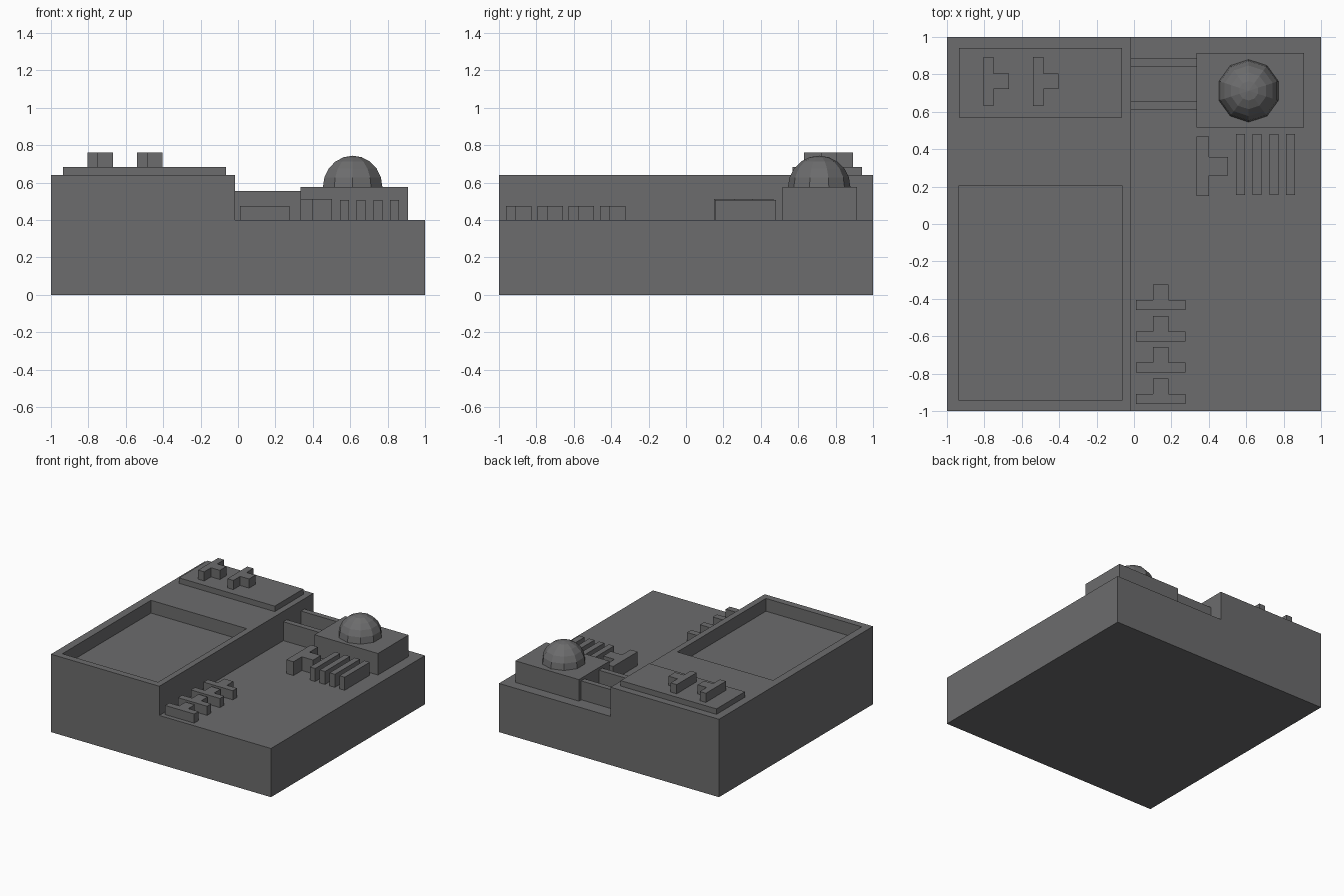
import bpy, bmesh, math

if "Cube" in bpy.data.objects:
    bpy.data.objects.remove(bpy.data.objects["Cube"])

grey = bpy.data.materials.new("dark_grey")
grey.diffuse_color = (0.15, 0.15, 0.153, 1)
grey.use_nodes = True
grey.node_tree.nodes["Principled BSDF"].inputs["Base Color"].default_value = grey.diffuse_color


def finish(name, bm):
    bmesh.ops.recalc_face_normals(bm, faces=bm.faces)
    mesh = bpy.data.meshes.new(name)
    bm.to_mesh(mesh)
    bm.free()
    mesh.materials.append(grey)
    obj = bpy.data.objects.new(name, mesh)
    bpy.context.collection.objects.link(obj)
    return obj


def prism(name, outline, z0, z1):
    """Extrude a flat outline from z0 up to z1."""
    bm = bmesh.new()
    face = bm.faces.new([bm.verts.new((x, y, z0)) for x, y in outline])
    top = bmesh.ops.extrude_face_region(bm, geom=[face])["geom"]
    for v in top:
        if isinstance(v, bmesh.types.BMVert):
            v.co.z = z1
    return finish(name, bm)


def box(name, x0, x1, y0, y1, z0, z1):
    return prism(name, [(x0, y0), (x1, y0), (x1, y1), (x0, y1)], z0, z1)


def tee(name, x, y, width, bar, reach, stem, z0, z1, sideways=False):
    """T-shaped block; (x, y) is the middle of the bar's outer edge."""
    w, s = width / 2, stem / 2
    pts = [(-w, 0), (w, 0), (w, bar), (s, bar), (s, reach),
           (-s, reach), (-s, bar), (-w, bar)]
    if sideways:
        pts = [(b, -a) for a, b in pts]
    return prism(name, [(x + a, y + b) for a, b in pts], z0, z1)


# Base slab
box("base_slab", -1, 1, -1, 1, 0, 0.4)

# Raised left hall with a sunken roof court
hall = box("raised_hall", -1, -0.015, -1, 1, 0.4, 0.64)
cutter = box("court_cutter", -0.935, -0.065, -0.945, 0.205, 0.535, 0.8)
cutter.hide_render = True
cutter.hide_viewport = True
cut = hall.modifiers.new("court", "BOOLEAN")
cut.operation = "DIFFERENCE"
cut.solver = "EXACT"
cut.object = cutter

# Roof plate and its two vents
box("roof_plate", -0.935, -0.065, 0.57, 0.94, 0.64, 0.685)
for i, x in enumerate((-0.805, -0.54)):
    tee(f"roof_vent_{i}", x, 0.762, 0.26, 0.055, 0.136, 0.083, 0.685, 0.76, True)

# Connecting walls between hall and dome block
for i, y in enumerate((0.61, 0.84)):
    box(f"link_wall_{i}", -0.015, 0.335, y, y + 0.045, 0.4, 0.555)

# Dome block
box("dome_block", 0.333, 0.91, 0.517, 0.915, 0.4, 0.577)

# Ten-sided dome: upper half of a faceted sphere
bm = bmesh.new()
bmesh.ops.create_uvsphere(bm, u_segments=10, v_segments=10, radius=0.167)
bmesh.ops.delete(bm, geom=[v for v in bm.verts if v.co.z < -0.01], context="VERTS")
bmesh.ops.translate(bm, verts=bm.verts, vec=(0.613, 0.712, 0.577))
finish("dome", bm)

# Side unit with cooling fins
tee("side_unit", 0.335, 0.308, 0.318, 0.065, 0.168, 0.1, 0.4, 0.513, True)
for i in range(4):
    x = 0.545 + 0.0895 * i
    box(f"fin_{i}", x, x + 0.048, 0.155, 0.48, 0.4, 0.507)

# Row of low blocks along the hall
for i in range(4):
    tee(f"low_block_{i}", 0.143, -0.962 + 0.167 * i, 0.265, 0.054, 0.137, 0.083, 0.4, 0.475)
